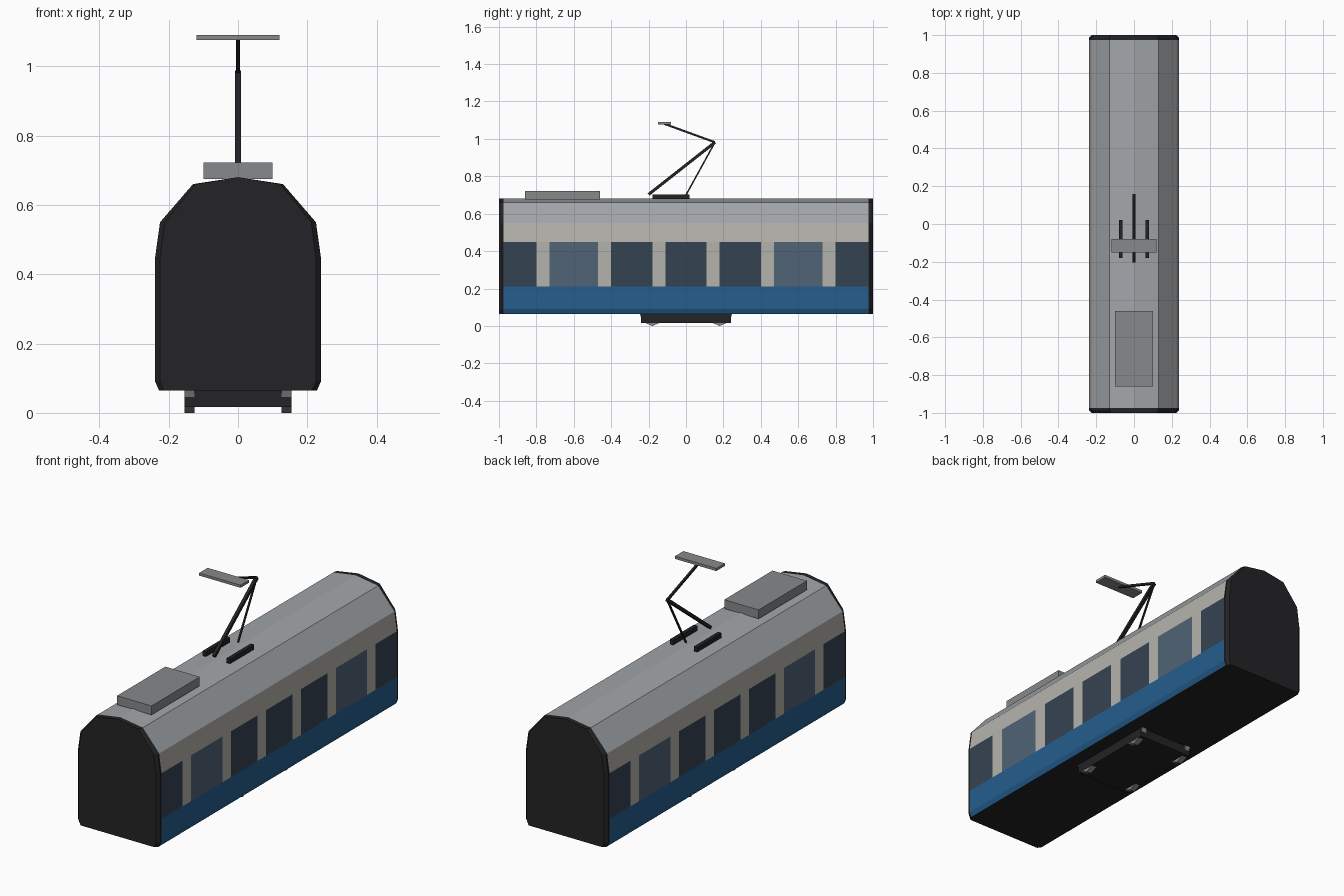
import bpy, bmesh, math
from mathutils import Vector

if "Cube" in bpy.data.objects:
    bpy.data.objects.remove(bpy.data.objects["Cube"])


def material(name, r, g, b):
    m = bpy.data.materials.new(name)
    m.diffuse_color = (r, g, b, 1)
    m.use_nodes = True
    m.node_tree.nodes["Principled BSDF"].inputs["Base Color"].default_value = m.diffuse_color
    return m


BLUE = material("blue_paint", 0.018, 0.11, 0.27)
CREAM = material("cream_paint", 0.46, 0.45, 0.41)
GLASS = material("window_glass", 0.036, 0.055, 0.085)
DOOR = material("door_glass", 0.08, 0.125, 0.18)
ROOF = material("roof_grey", 0.36, 0.38, 0.40)
DARK = material("dark_metal", 0.017, 0.017, 0.019)
UNIT = material("unit_grey", 0.24, 0.25, 0.26)
MATS = [BLUE, CREAM, GLASS, DOOR, ROOF, DARK]


def finish(name, bm, mats):
    bmesh.ops.recalc_face_normals(bm, faces=bm.faces)
    me = bpy.data.meshes.new(name)
    bm.to_mesh(me)
    bm.free()
    for m in mats:
        me.materials.append(m)
    ob = bpy.data.objects.new(name, me)
    bpy.context.collection.objects.link(ob)
    return ob


def box(name, lo, hi, mat):
    lo, hi = Vector(lo), Vector(hi)
    bm = bmesh.new()
    bmesh.ops.create_cube(bm, size=1)
    for v in bm.verts:
        v.co = (lo + hi) / 2 + v.co * (hi - lo)
    return finish(name, bm, [mat])


def rod(name, a, b, t, mat):
    # square bar between two points
    a, b = Vector(a), Vector(b)
    ob = box(name, (-t / 2, -t / 2, 0), (t / 2, t / 2, (b - a).length), mat)
    angle = math.atan2(-(b - a).y, (b - a).z)
    ob.location, ob.rotation_euler = a, (angle, 0, 0)
    return ob


# Body cross-section, one half from sill to roof ridge, mirrored into a loop
half = [(0.228, 0.065), (0.239, 0.09), (0.239, 0.21), (0.239, 0.45),
        (0.225, 0.55), (0.13, 0.66), (0, 0.68)]
profile = half + [(-x, z) for x, z in half[-2::-1]]


def loft(name, sections, pick, caps=False):
    bm = bmesh.new()
    rings = [[bm.verts.new((x * s, y, z)) for x, z in profile] for y, s in sections]
    n = len(profile)
    for j in range(len(rings) - 1):
        for i in range(n):
            k = (i + 1) % n
            f = bm.faces.new((rings[j][i], rings[j][k], rings[j + 1][k], rings[j + 1][i]))
            f.material_index = pick(i, j)
    if caps:
        for ring in (rings[0], rings[-1]):
            bm.faces.new(ring).material_index = 5
    return finish(name, bm, MATS)


# Body shell: bands around the section, windows and doors along the length
stops = [-0.975, -0.80, -0.73, -0.47, -0.40, -0.18, -0.11]
stops += [-y for y in reversed(stops)]


def body_colour(i, j):
    i = min(i, 11 - i) if i < 12 else 12
    if i == 12:
        return 5
    if i == 2:
        return 1 if j % 2 else (3 if j in (2, 10) else 2)
    return [0, 0, 2, 1, 4, 4][i]


loft("body_shell", [(y, 1) for y in stops], body_colour)

# Dark end frames, slightly tapered
for side, label in ((-1, "front"), (1, "back")):
    loft(label + "_end", [(side * 0.975, 1.0), (side * 0.985, 1.0), (side * 1.0, 0.94)],
         lambda i, j: 5, caps=True)

# Bogie and wheels
box("bogie_frame", (-0.125, -0.24, 0.017), (0.125, 0.24, 0.066), DARK)
for sx in (-1, 1):
    xs = sorted((sx * 0.12, sx * 0.155))
    box("bogie_side", (xs[0], -0.24, 0.017), (xs[1], 0.24, 0.066), DARK)
    for y in (-0.18, 0.18):
        bm = bmesh.new()
        ring = [(y + 0.07 * math.sin(a * math.pi / 4), 0.07 - 0.07 * math.cos(a * math.pi / 4))
                for a in range(8)]
        f = bm.faces.new([bm.verts.new((sx * 0.125, py, pz)) for py, pz in ring])
        ext = bmesh.ops.extrude_face_region(bm, geom=[f])["geom"]
        bmesh.ops.translate(bm, vec=(sx * 0.029, 0, 0),
                            verts=[v for v in ext if isinstance(v, bmesh.types.BMVert)])
        bm.faces.new([v for v in f.verts]) if not f.is_valid else None
        finish("wheel", bm, [UNIT])

# Roof unit
box("roof_unit", (-0.10, -0.86, 0.675), (0.10, -0.46, 0.722), UNIT)

# Pantograph: base rails, folding arms, contact head
for x in (-0.07, 0.07):
    box("pantograph_rail", (x - 0.01, -0.18, 0.678), (x + 0.01, 0.02, 0.703), DARK)
knee = (0, 0.155, 0.982)
rod("lower_arm", (0, -0.20, 0.703), knee, 0.016, DARK)
rod("thin_link", (0, 0.0, 0.70), knee, 0.008, DARK)
rod("upper_arm", knee, (0, -0.12, 1.082), 0.011, DARK)
box("contact_head", (-0.12, -0.15, 1.076), (0.12, -0.08, 1.09), UNIT)
